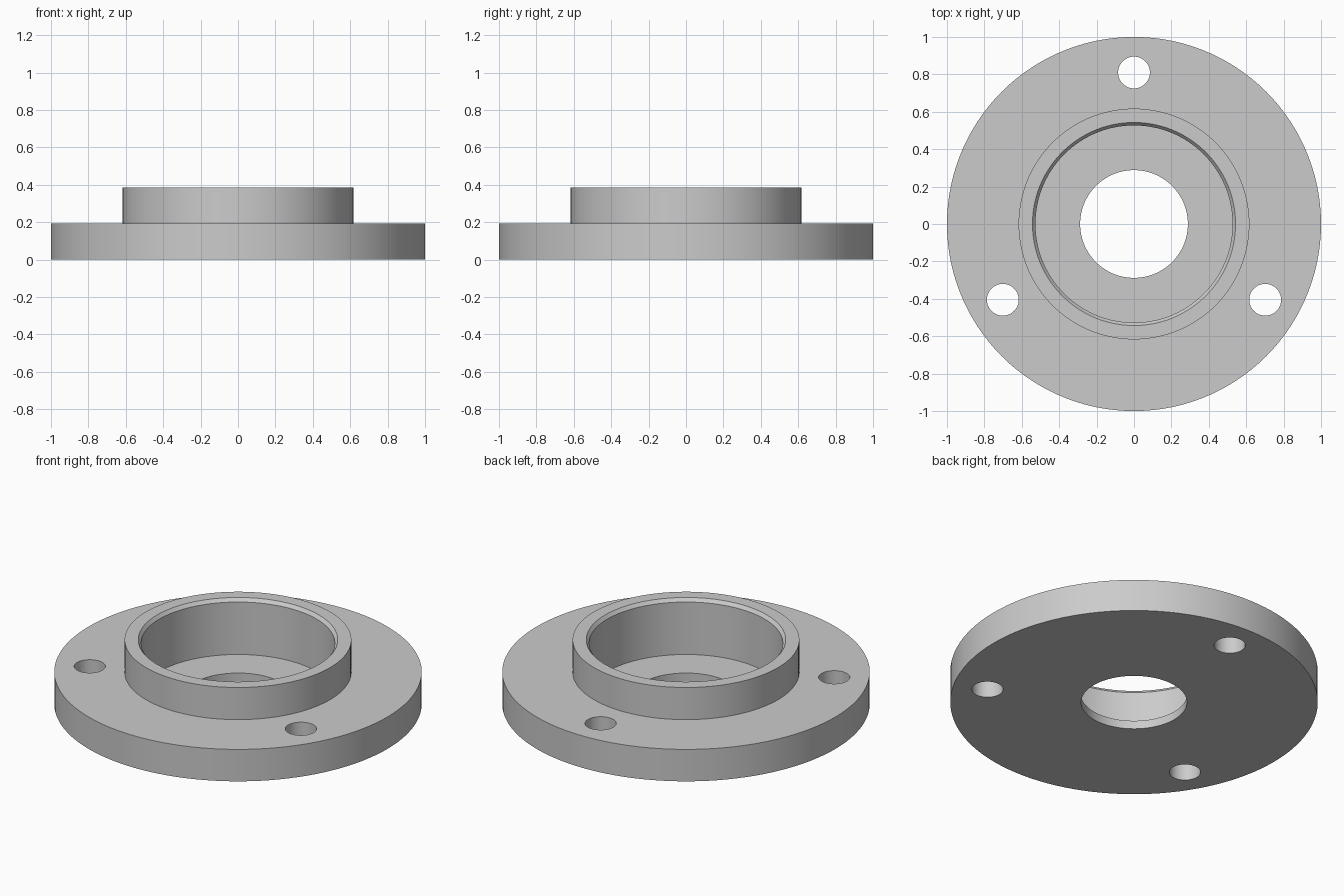
import bpy, bmesh, math
from mathutils import Vector, Matrix

cube = bpy.data.objects.get("Cube")
if cube:
    bpy.data.objects.remove(cube, do_unlink=True)

grey = bpy.data.materials.new("machined grey")
grey.use_nodes = True
colour = (0.6, 0.6, 0.6, 1)
grey.diffuse_color = colour
grey.node_tree.nodes["Principled BSDF"].inputs["Base Color"].default_value = colour

RIM, BOSS, POCKET, BORE = 1.0, 0.617, 0.527, 0.288
FLOOR, PLATE_TOP, BOSS_TOP = 0.05, 0.192, 0.385


def add_object(name, bm):
    mesh = bpy.data.meshes.new(name)
    bm.to_mesh(mesh)
    bm.free()
    mesh.materials.append(grey)
    obj = bpy.data.objects.new(name, mesh)
    bpy.context.collection.objects.link(obj)
    return obj


def lathe(name, profile, steps):
    """Turn a closed (radius, height) profile around the z axis."""
    bm = bmesh.new()
    verts = [bm.verts.new((r, 0, z)) for r, z in profile]
    edges = [bm.edges.new((verts[i - 1], verts[i])) for i in range(len(verts))]
    bmesh.ops.spin(bm, geom=verts + edges, cent=(0, 0, 0), axis=(0, 0, 1),
                   angle=math.tau, steps=steps)
    bmesh.ops.remove_doubles(bm, verts=bm.verts, dist=1e-4)
    bmesh.ops.recalc_face_normals(bm, faces=bm.faces)
    return add_object(name, bm)


# Flange plate, raised boss with chamfered pocket, and through bore
flange = lathe("flange", [
    (BORE, 0), (RIM, 0), (RIM, PLATE_TOP), (BOSS, PLATE_TOP),
    (BOSS, BOSS_TOP), (0.543, BOSS_TOP), (POCKET, BOSS_TOP - 0.02),
    (POCKET, FLOOR), (BORE, FLOOR)], 120)

# Three evenly spaced bolt holes
bm = bmesh.new()
for i in range(3):
    spot = Matrix.Rotation(math.tau * i / 3, 3, 'Z') @ Vector((0, 0.81, 0.1))
    bmesh.ops.create_cone(bm, cap_ends=True, segments=48, radius1=0.085,
                          radius2=0.085, depth=0.6,
                          matrix=Matrix.Translation(spot))
cutter = add_object("bolt_hole_cutter", bm)
cutter.hide_render = True

cut = flange.modifiers.new("bolt holes", 'BOOLEAN')
cut.operation = 'DIFFERENCE'
cut.solver = 'EXACT'
cut.object = cutter

bpy.ops.object.select_all(action='DESELECT')
flange.select_set(True)
bpy.context.view_layer.objects.active = flange
bpy.ops.object.modifier_apply(modifier=cut.name)
bpy.data.objects.remove(cutter, do_unlink=True)
bpy.ops.object.shade_smooth_by_angle(angle=math.radians(20))
